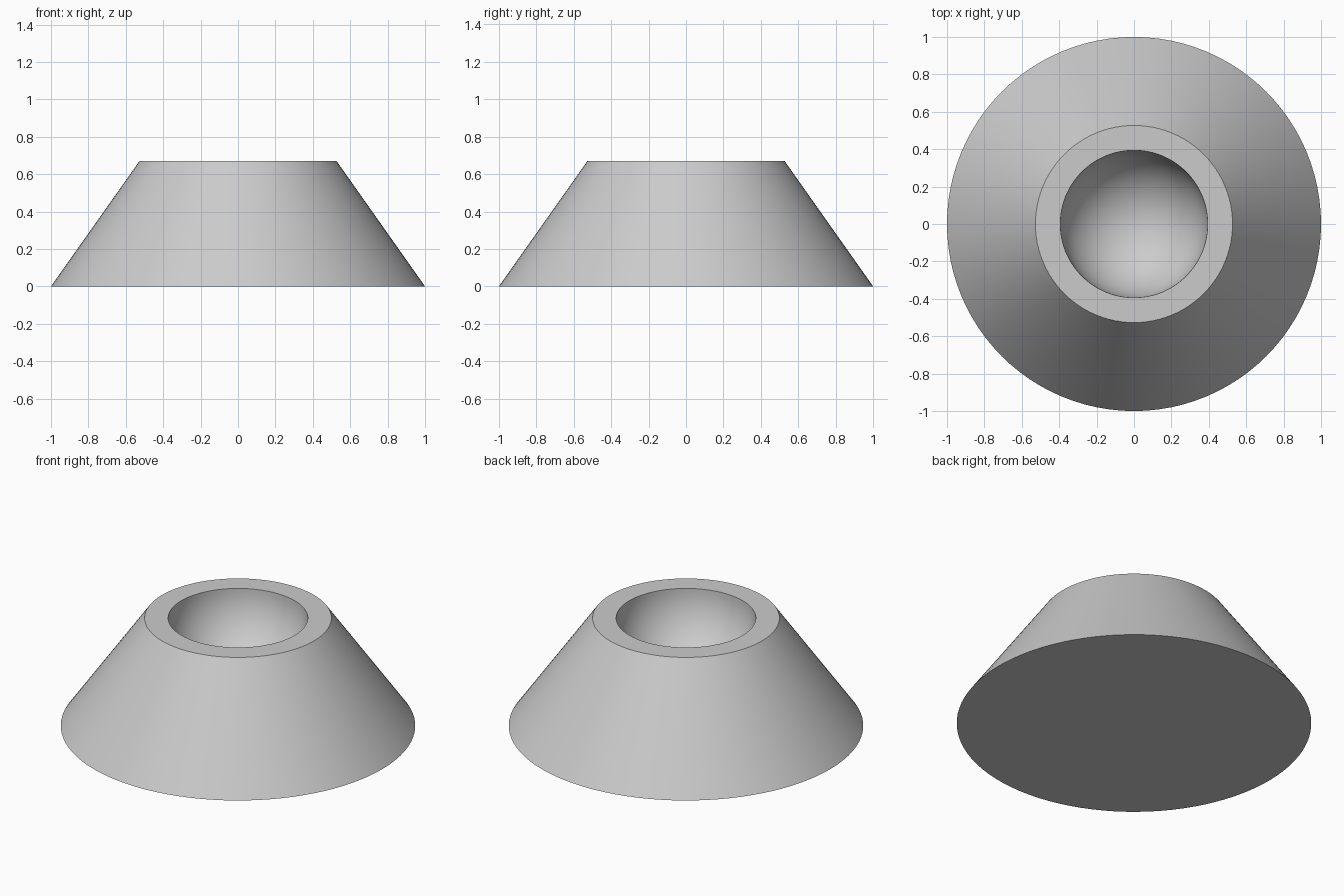
import bpy, bmesh, math

if "Cube" in bpy.data.objects:
    bpy.data.objects.remove(bpy.data.objects["Cube"])

SEGMENTS = 96
HEIGHT, BASE_R, TOP_R, BOWL_R = 0.67, 1.0, 0.527, 0.394
BOWL_STEPS = 24

grey = bpy.data.materials.new("plain grey")
grey.diffuse_color = (0.6, 0.6, 0.6, 1)
grey.use_nodes = True
grey.node_tree.nodes["Principled BSDF"].inputs["Base Color"].default_value = grey.diffuse_color

# Profile: base edge, sloped side, flat rim, then a hemispherical bowl
profile = [(BASE_R, 0.0), (TOP_R, HEIGHT)]
for i in range(BOWL_STEPS):
    a = math.pi / 2 * i / BOWL_STEPS
    profile.append((BOWL_R * math.cos(a), HEIGHT - BOWL_R * math.sin(a)))

bm = bmesh.new()
rings = []
for r, z in profile:
    rings.append([bm.verts.new((r * math.cos(t), r * math.sin(t), z))
                  for t in (2 * math.pi * k / SEGMENTS for k in range(SEGMENTS))])
for low, high in zip(rings, rings[1:]):
    for k in range(SEGMENTS):
        n = (k + 1) % SEGMENTS
        bm.faces.new((low[k], low[n], high[n], high[k]))

# Closed underside and bowl bottom
bm.faces.new(rings[0][::-1])
pole = bm.verts.new((0, 0, HEIGHT - BOWL_R))
for k in range(SEGMENTS):
    bm.faces.new((rings[-1][k], rings[-1][(k + 1) % SEGMENTS], pole))
bmesh.ops.recalc_face_normals(bm, faces=bm.faces)

mesh = bpy.data.meshes.new("conical_socket_base")
bm.to_mesh(mesh)
bm.free()
mesh.materials.append(grey)
base = bpy.data.objects.new("conical_socket_base", mesh)
bpy.context.collection.objects.link(base)

# Smooth sides with crisp rims
bpy.context.view_layer.objects.active = base
base.select_set(True)
bpy.ops.object.shade_smooth_by_angle(angle=math.radians(30))
